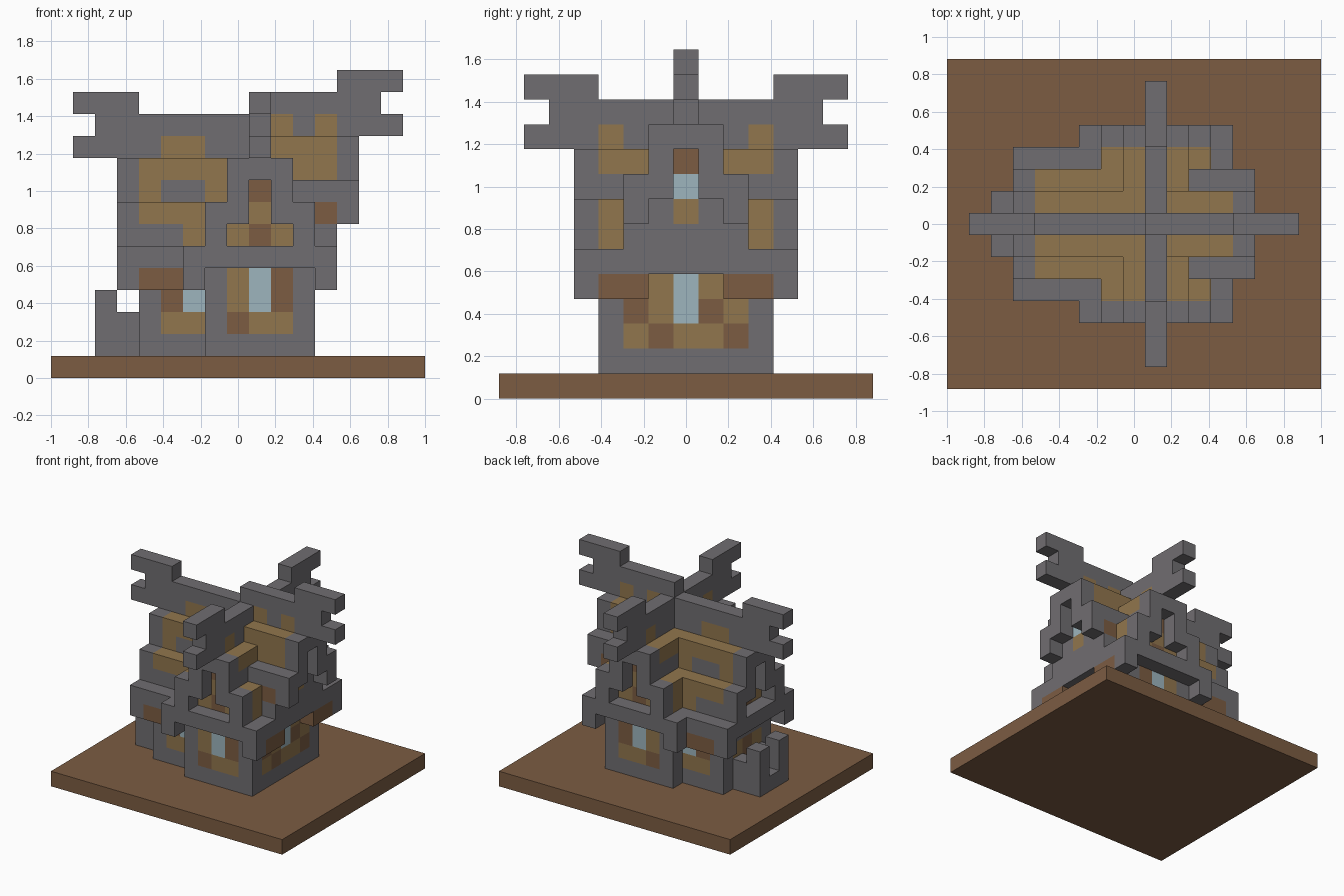
import bpy, bmesh
from mathutils import Vector

cube = bpy.data.objects.get("Cube")
if cube:
    bpy.data.objects.remove(cube, do_unlink=True)

S = 2 / 17                       # block size
STONE, TIMBER, EARTH, GLASS = range(4)
COLOURS = {
    "grey stone": (0.163, 0.155, 0.165),
    "tan timber": (0.285, 0.182, 0.075),
    "brown earth": (0.200, 0.107, 0.055),
    "pale glass": (0.340, 0.460, 0.510),
}


def make_material(name, rgb):
    mat = bpy.data.materials.new(name)
    mat.use_nodes = True
    mat.diffuse_color = (*rgb, 1)
    mat.node_tree.nodes["Principled BSDF"].inputs["Base Color"].default_value = (*rgb, 1)
    return mat


MATERIALS = [make_material(n, c) for n, c in COLOURS.items()]
blocks = {}                      # (i, j, k) -> [part, colour]


def cells(x, y, z, mirror):
    """Inclusive block ranges; a single number means one block."""
    xs, ys, zs = [range(r, r + 1) if isinstance(r, int) else range(r[0], r[1] + 1)
                  for r in (x, y, z)]
    for i in xs:
        for j in ys:
            for k in zs:
                yield i, j, k
                if mirror:
                    yield i, 14 - j, k


def box(part, x, y, z, colour=STONE, mirror=True):
    for c in cells(x, y, z, mirror):
        blocks[c] = [part, colour]


def paint(colour, x, y, z, mirror=True):
    for c in cells(x, y, z, mirror):
        if c in blocks:
            blocks[c][1] = colour


# Ground slab
box("ground_slab", (0, 16), (0, 14), 0, EARTH)

# Walls of the two crossing halls
box("main_hall_walls", (4, 11), (5, 9), (1, 4))
box("cross_hall_walls", (7, 11), (4, 10), (1, 4))

# Stepped roofs, two blocks high for every block inwards
for half, low in ((3, 4), (2, 6), (1, 8)):
    box("main_roof", (4, 8), (7 - half, 7 + half), (low, low + 1))
    box("cross_roof", (9 - half, 9 + half), (4, 10), (low, low + 1))
for c in cells(12, (6, 8), 4, False):
    del blocks[c]

# Raised dormer on the right
box("dormer_roof", (10, 12), (5, 9), (6, 8))
box("dormer_roof", (10, 12), (6, 8), (9, 10))

# Ridge beams with forked ends
box("main_ridge", (1, 9), 7, 10)
box("main_ridge", (2, 9), 7, 11)
box("main_ridge", (1, 3), 7, 12)
box("dormer_ridge", (10, 15), 7, 11)
box("dormer_ridge", (9, 14), 7, 12)
box("dormer_ridge", (13, 15), 7, 13)
box("cross_ridge", 9, (1, 7), 10)
box("cross_ridge", 9, (2, 7), 11)
box("cross_ridge", 9, (1, 3), 12)

# Open gable frames: (sideways offset, lowest block, highest block)
FRAME = ((0, 9, 9), (1, 7, 9), (2, 5, 7), (3, 4, 5), (0, 5, 5), (1, 5, 5))
for off, low, high in FRAME:
    for side in (-off, off):
        box("left_gable_frame", 3, 7 + side, (low, high))
        box("front_gable_frame", 9 + side, 3, (low, high), mirror=False)
        box("back_gable_frame", 9 + side, 11, (low, high), mirror=False)
for off, low, high in ((0, 10, 10), (1, 8, 10), (2, 7, 8)):
    box("dormer_gable_frame", 13, 7 - off, (low, high))

# Low porch on the left
box("porch", (2, 3), 7, 1)
box("porch", 2, 6, (1, 3))
box("porch", 3, 6, (1, 2))

# Timber patches on the main roof
paint(TIMBER, (5, 6), 7, 10)
paint(TIMBER, (4, 8), 6, 9)
for i in (4, 7):
    paint(TIMBER, i, 6, 8)
paint(TIMBER, (4, 6), 5, 7)
paint(TIMBER, 6, 5, 6)
paint(EARTH, (4, 5), 4, 4)

# Timber patches on the cross roof
paint(TIMBER, 9, 4, 10)
for i in (8, 10):
    paint(TIMBER, i, (4, 5), 9)
paint(TIMBER, 7, (4, 5), (6, 7))
paint(TIMBER, 11, 4, (6, 7))
paint(EARTH, 12, (4, 5), 4)

# Dormer sides and window
paint(TIMBER, (10, 12), 6, (9, 10))
for i in (10, 12):
    paint(TIMBER, i, 7, 11)
paint(EARTH, 12, 5, 7)
for k, colour in ((7, TIMBER), (8, GLASS), (9, EARTH)):
    paint(colour, 12, 7, k)

# Panels behind the gable frames
for k, colour in ((6, EARTH), (7, TIMBER), (8, EARTH)):
    paint(colour, 9, 4, k)
    paint(colour, 4, 7, k)
for i in (8, 10):
    paint(TIMBER, i, 4, 6)
paint(TIMBER, 4, 6, 6)

# Ground floor, front and back of the cross hall
paint(TIMBER, (8, 10), 4, 2)
paint(EARTH, 8, 4, 2)
for i, colour in ((8, TIMBER), (9, GLASS), (10, EARTH)):
    paint(colour, i, 4, (3, 4))

# Ground floor, sides of the main hall
paint(TIMBER, (5, 6), 5, 2)
paint(EARTH, 5, 5, 3)
paint(GLASS, 6, 5, 3)

# Ground floor, right end: one row of colours per course
RIGHT = {2: (TIMBER, EARTH, TIMBER, TIMBER, EARTH),
         3: (EARTH, TIMBER, GLASS, EARTH, TIMBER),
         4: (EARTH, TIMBER, GLASS, TIMBER, EARTH)}
for k, row in RIGHT.items():
    for n, colour in enumerate(row):
        paint(colour, 11, 5 + n, k, mirror=False)

# Ground floor, left end with door
paint(TIMBER, 4, 6, (2, 3))
paint(EARTH, 4, 7, (2, 3))

# Turn the blocks into one clean mesh per part, keeping outer faces only
ORIGIN = Vector((8.5, 7.5, 0))
for part in dict.fromkeys(b[0] for b in blocks.values()):
    bm = bmesh.new()
    for cell, (owner, colour) in blocks.items():
        if owner != part:
            continue
        low = Vector(cell) - ORIGIN
        for axis in range(3):
            u, v = (axis + 1) % 3, (axis + 2) % 3
            for sign in (0, 1):
                beside = list(cell)
                beside[axis] += 2 * sign - 1
                if tuple(beside) in blocks:
                    continue
                corners = []
                for a, b in ((0, 0), (1, 0), (1, 1), (0, 1)):
                    p = low.copy()
                    p[axis] += sign
                    p[u] += a
                    p[v] += b
                    corners.append(bm.verts.new(p * S))
                face = bm.faces.new(corners if sign else corners[::-1])
                face.material_index = colour
    bmesh.ops.remove_doubles(bm, verts=bm.verts, dist=0.001)
    bmesh.ops.dissolve_limit(bm, angle_limit=0.01, verts=bm.verts, edges=bm.edges,
                             delimit={'MATERIAL'})
    mesh = bpy.data.meshes.new(part)
    bm.to_mesh(mesh)
    bm.free()
    for mat in MATERIALS:
        mesh.materials.append(mat)
    bpy.context.collection.objects.link(bpy.data.objects.new(part, mesh))
